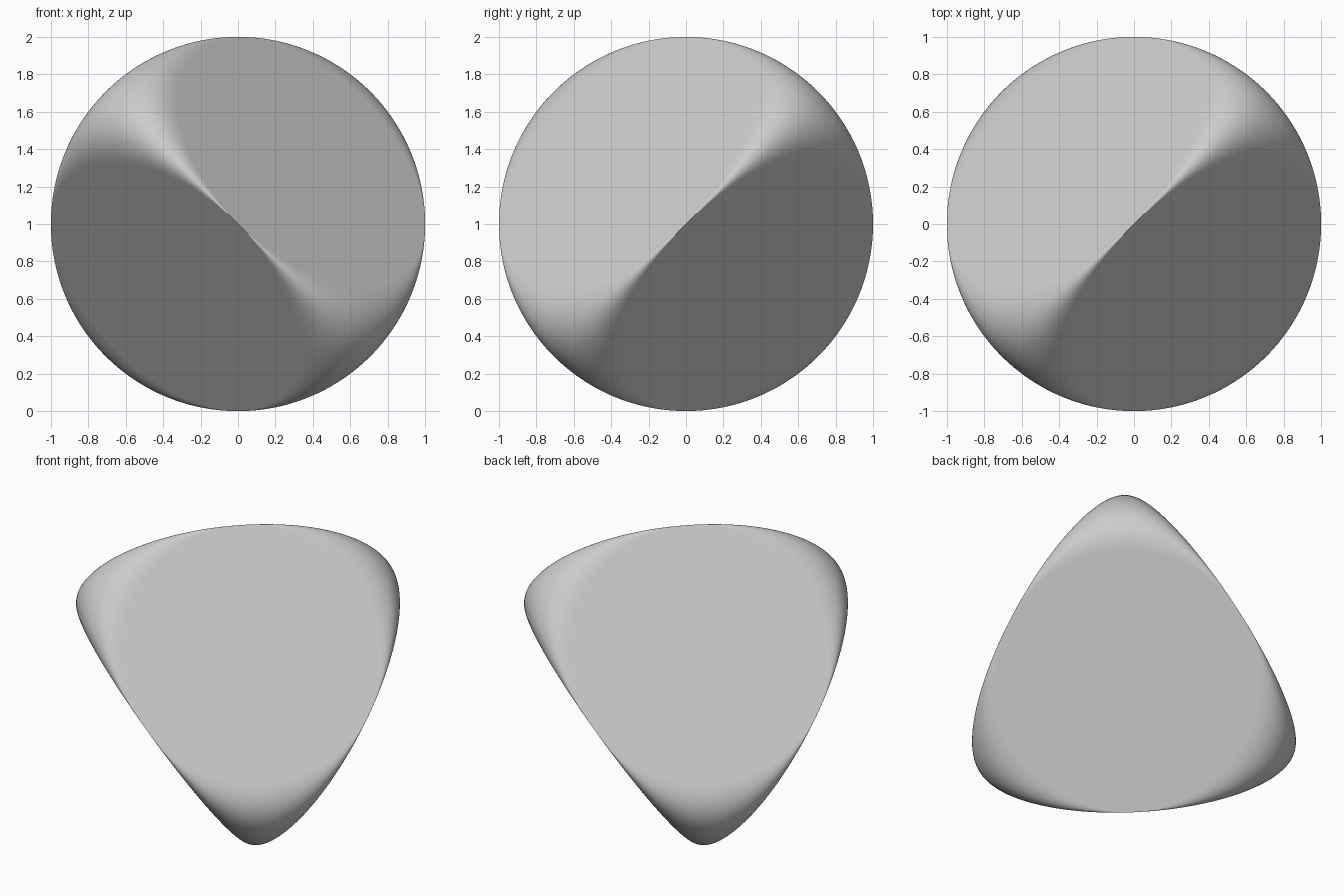
import bpy, bmesh, math
from mathutils import Vector

cube = bpy.data.objects.get("Cube")
if cube:
    bpy.data.objects.remove(cube, do_unlink=True)

STEPS = 48  # subdivisions along each rim arc
SIGNS = [(1, 1, 1), (-1, 1, 1), (1, -1, 1), (1, 1, -1)]

grey = bpy.data.materials.new("light grey")
grey.use_nodes = True
colour = (0.6, 0.6, 0.6, 1)
grey.diffuse_color = colour
grey.node_tree.nodes["Principled BSDF"].inputs["Base Color"].default_value = colour


def signed(point, signs):
    return Vector([p * s for p, s in zip(point, signs)])


def surface(direction):
    """Map a direction on the sphere to the rounded tetrahedron."""
    a, b, c = direction.normalized()
    return Vector((2 * b * c, 2 * a * c, 2 * a * b + 1))


bm = bmesh.new()

# Four rounded corners, each a triangular grid
for signs in SIGNS:
    p, q, r = [signed(v, signs) for v in ((0, 1, 1), (1, 0, 1), (1, 1, 0))]
    rows = []
    for i in range(STEPS + 1):
        rows.append([bm.verts.new(surface(p * (STEPS - i) + q * (i - j) + r * j))
                     for j in range(i + 1)])
    for i in range(STEPS):
        for j in range(i + 1):
            bm.faces.new((rows[i][j], rows[i + 1][j], rows[i + 1][j + 1]))
            if j < i:
                bm.faces.new((rows[i][j], rows[i + 1][j + 1], rows[i][j + 1]))

# Four flat round sides, whose rims match the corner grids
for signs in SIGNS:
    ends = [signed(v, signs) for v in ((0, 1, -1), (1, 0, -1), (1, -1, 0), (0, -1, 1))]
    rim = []
    for start, end in zip(ends, ends[1:]):
        rim += [bm.verts.new(surface(start.lerp(end, k / STEPS))) for k in range(STEPS)]
    bm.faces.new(rim)

bmesh.ops.remove_doubles(bm, verts=bm.verts, dist=0.00005)

# Turn every face outward from the middle of the solid
middle = Vector((0, 0, 1))
for face in bm.faces:
    face.normal_update()
    if face.normal.dot(face.calc_center_median() - middle) < 0:
        face.normal_flip()

mesh = bpy.data.meshes.new("rounded_tetrahedron")
bm.to_mesh(mesh)
bm.free()
mesh.materials.append(grey)
body = bpy.data.objects.new("rounded_tetrahedron", mesh)
bpy.context.collection.objects.link(body)

# Smooth corners, flat sides
bpy.ops.object.select_all(action="DESELECT")
body.select_set(True)
bpy.context.view_layer.objects.active = body
bpy.ops.object.shade_smooth_by_angle(angle=math.radians(30))
for poly in body.data.polygons:
    if len(poly.vertices) > 4:
        poly.use_smooth = False
